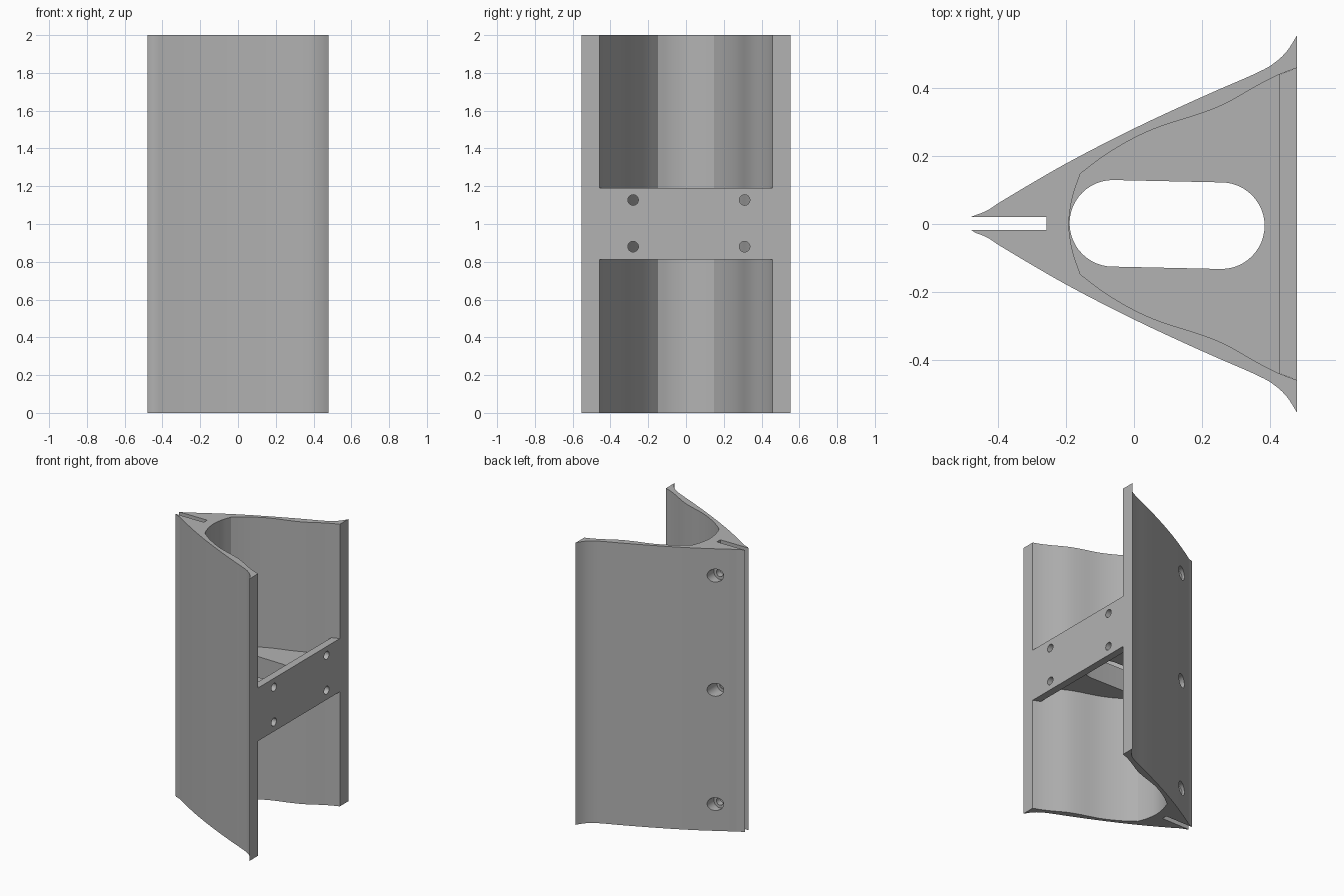
import bpy, bmesh, math
from mathutils import Vector

cube = bpy.data.objects.get("Cube")
if cube:
    bpy.data.objects.remove(cube, do_unlink=True)

grey = bpy.data.materials.new("plain grey")
grey.use_nodes = True
grey.diffuse_color = (0.45, 0.45, 0.45, 1)
grey.node_tree.nodes["Principled BSDF"].inputs["Base Color"].default_value = (0.45, 0.45, 0.45, 1)


def spline(points, steps=4):
    """Smooth curve through the given 2D points."""
    p = [Vector(q) for q in points]
    p = [2 * p[0] - p[1]] + p + [2 * p[-1] - p[-2]]
    out = []
    for a, b, c, d in zip(p, p[1:], p[2:], p[3:]):
        for i in range(steps):
            t = i / steps
            out.append(0.5 * (2 * b + (c - a) * t + (2 * a - 5 * b + 4 * c - d) * t * t
                              + (3 * b - a - 3 * c + d) * t ** 3))
    return [tuple(v) for v in out] + [tuple(points[-1])]


def mirror(points):
    return [(x, -y) for x, y in reversed(points)]


def prism(name, outline, z0, z1):
    """Extrude a flat outline from z0 up to z1."""
    bm = bmesh.new()
    face = bm.faces.new([bm.verts.new((x, y, z0)) for x, y in outline])
    top = bmesh.ops.extrude_face_region(bm, geom=[face])["geom"]
    bmesh.ops.translate(bm, vec=(0, 0, z1 - z0),
                        verts=[v for v in top if isinstance(v, bmesh.types.BMVert)])
    bmesh.ops.recalc_face_normals(bm, faces=bm.faces)
    mesh = bpy.data.meshes.new(name)
    bm.to_mesh(mesh)
    bm.free()
    mesh.materials.append(grey)
    obj = bpy.data.objects.new(name, mesh)
    bpy.context.collection.objects.link(obj)
    return obj


def rod(name, radius, start, end):
    """Round cutter between two points."""
    a, b = Vector(start), Vector(end)
    bpy.ops.mesh.primitive_cylinder_add(vertices=32, radius=radius, depth=(b - a).length,
                                        location=(a + b) / 2,
                                        rotation=(b - a).to_track_quat("Z", "Y").to_euler())
    obj = bpy.context.object
    obj.name = name
    obj.data.materials.append(grey)
    return obj


def cut(target, cutters):
    for cutter in cutters:
        mod = target.modifiers.new("cut", "BOOLEAN")
        mod.operation, mod.solver, mod.object = "DIFFERENCE", "EXACT", cutter
        bpy.context.view_layer.objects.active = target
        bpy.ops.object.modifier_apply(modifier=mod.name)
        bpy.data.objects.remove(cutter, do_unlink=True)


# Half outlines of the fairing wall
outer = spline([(0.478, 0.553), (0.45, 0.509), (0.415, 0.475), (0.36, 0.443), (0.2, 0.373),
                (0, 0.28), (-0.2, 0.177), (-0.38, 0.072), (-0.43, 0.04), (-0.478, 0.021)])
side = spline([(0.478, 0.458), (0.425, 0.438), (0.36, 0.405), (0.27, 0.354), (0.19, 0.322),
               (0.08, 0.287), (0, 0.252), (-0.085, 0.202), (-0.157, 0.148)])
nose = spline([(-0.157, 0.148), (-0.18, 0.08), (-0.191, 0), (-0.18, -0.08), (-0.157, -0.148)])
inner = side + nose[1:-1] + mirror(side)

# Full-height wall with a slot in its narrow edge
slot = [(-0.257, 0.021), (-0.257, -0.017)]
lower = mirror(outer)
lower[0] = (-0.478, -0.017)
wall = prism("fairing_wall", outer + slot + lower + inner[::-1], 0, 2)

# Counterbored screw holes through one side into the slot
hole_x = -0.31
for z in (0.19, 1.0, 1.81):
    seat = 0.03 if z == 1.0 else 0.065
    cut(wall, [rod("counterbore", 0.046, (hole_x, seat, z), (hole_x, 0.3, z)),
               rod("screw_hole", 0.026, (hole_x, -0.055, z), (hole_x, 0.2, z))])

# Middle shelf with a long rounded opening
back_x = 0.425
shelf = prism("middle_shelf", [p for p in inner if p[0] <= back_x + 0.001], 0.92, 1.08)
opening = []
for cx, cy, start in ((-0.062, 0.002, 90), (0.256, -0.005, 270)):
    for i in range(25):
        a = math.radians(start + i * 7.5)
        opening.append((cx + 0.127 * math.cos(a), cy + 0.127 * math.sin(a)))
cut(shelf, [prism("opening_cutter", opening, 0.8, 1.2)])

# Mounting plate across the open side with four bolt holes
edge = [(0.478, 0.458), (back_x, 0.438)]
plate = prism("mounting_plate", edge + mirror(edge), 0.813, 1.19)
cut(plate, [rod("bolt_hole", 0.028, (0.4, y, z), (0.5, y, z))
            for y in (-0.28, 0.31) for z in (0.88, 1.127)])

# Smooth the curved walls, keep the edges crisp
for obj in (wall, shelf, plate):
    bpy.ops.object.select_all(action="DESELECT")
    obj.select_set(True)
    bpy.context.view_layer.objects.active = obj
    bpy.ops.object.shade_smooth_by_angle(angle=math.radians(25))
